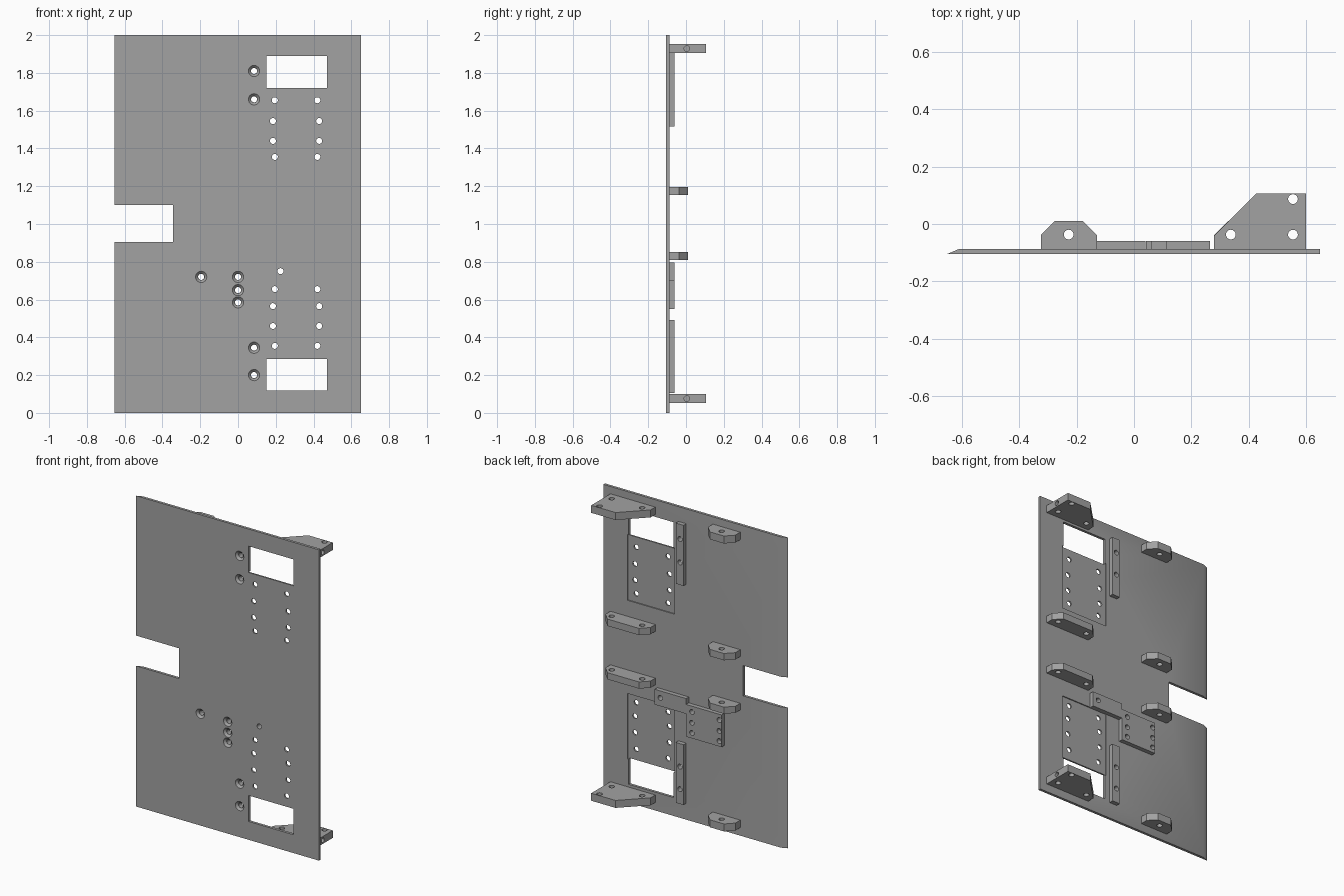
import bpy, bmesh, math
from mathutils import Matrix, Vector

if "Cube" in bpy.data.objects:
    bpy.data.objects.remove(bpy.data.objects["Cube"], do_unlink=True)

grey = bpy.data.materials.new("plain_grey")
grey.use_nodes = True
colour = (0.36, 0.36, 0.36, 1)
grey.diffuse_color = colour
grey.node_tree.nodes["Principled BSDF"].inputs["Base Color"].default_value = colour

FRONT, BACK, RAISED = -0.105, -0.088, -0.06


def add_object(name, bm):
    bmesh.ops.recalc_face_normals(bm, faces=bm.faces)
    mesh = bpy.data.meshes.new(name)
    bm.to_mesh(mesh)
    bm.free()
    mesh.materials.append(grey)
    obj = bpy.data.objects.new(name, mesh)
    bpy.context.scene.collection.objects.link(obj)
    return obj


def prism(name, outline, z0, z1):
    """Extrude an (x, y) outline from z0 to z1."""
    bm = bmesh.new()
    face = bm.faces.new([bm.verts.new((x, y, z0)) for x, y in outline])
    top = bmesh.ops.extrude_face_region(bm, geom=[face])["geom"]
    bmesh.ops.translate(bm, vec=(0, 0, z1 - z0),
                        verts=[v for v in top if isinstance(v, bmesh.types.BMVert)])
    return add_object(name, bm)


def box(name, x0, x1, y0, y1, z0, z1):
    return prism(name, [(x0, y0), (x1, y0), (x1, y1), (x0, y1)], z0, z1)


def drill(centre, axis, length, r1, r2=None):
    """Round cutter centred on a point and aligned to an axis."""
    turn = Vector(axis).to_track_quat('Z', 'Y').to_matrix().to_4x4()
    bm = bmesh.new()
    bmesh.ops.create_cone(bm, cap_ends=True, segments=24, radius1=r1,
                          radius2=r1 if r2 is None else r2, depth=length,
                          matrix=Matrix.Translation(centre) @ turn)
    return add_object("cutter", bm)


def cut(target, cutters):
    """Subtract the cutters, keep the result and drop the helpers."""
    for c in cutters:
        c.hide_render = True
        mod = target.modifiers.new("cut", 'BOOLEAN')
        mod.operation, mod.solver, mod.object = 'DIFFERENCE', 'EXACT', c
    graph = bpy.context.evaluated_depsgraph_get()
    result = bpy.data.meshes.new_from_object(target.evaluated_get(graph))
    target.modifiers.clear()
    target.data = result
    for c in cutters:
        bpy.data.objects.remove(c, do_unlink=True)
    return target


def y_holes(points, r=0.016):
    return [drill((x, -0.08, z), (0, 1, 0), 0.2, r) for x, z in points]


# Hole positions
bar_upper = [(0.085, 1.81), (0.085, 1.66)]
bar_lower = [(0.085, 0.345), (0.085, 0.2)]
pad_column = [0.72, 0.65, 0.585]
pad_through = [(0, z) for z in pad_column] + [(-0.195, 0.72)]
strip_hole = [(0.225, 0.75)]
mount_holes = []
for rows in ((1.655, 1.545, 1.44, 1.355), (0.655, 0.565, 0.46, 0.355)):
    for i, z in enumerate(rows):
        inset = 0.01 if i in (0, 3) else 0
        mount_holes += [(0.185 + inset, z), (0.43 - inset, z)]

# Main panel with one bevelled edge, a notch, windows and shallow pockets
panel = prism("main_panel", [(-0.653, FRONT), (0.65, FRONT), (0.65, BACK), (-0.613, BACK)], 0, 2)
cutters = [box("cutter", -0.8, -0.345, -0.2, 0.1, 0.905, 1.1)]
for w0, w1, p0, p1 in ((1.72, 1.89, 1.3, 1.725), (0.118, 0.285, 0.28, 0.7)):
    cutters.append(box("cutter", 0.142, 0.478, BACK - 0.007, 0, p0, p1))
    cutters.append(box("cutter", 0.15, 0.47, -0.2, 0.1, w0, w1))
sunk = bar_upper + bar_lower + pad_through
cutters += y_holes(mount_holes + strip_hole + sunk)
# Countersinks open towards the front
for x, z in sunk:
    cutters.append(drill((x, FRONT + 0.005, z), (0, 1, 0), 0.016, 0.033, 0.017))
cut(panel, cutters)

# Raised bars and pad on the back
cut(box("upper_bar", 0.06, 0.115, BACK, RAISED, 1.515, 1.905), y_holes(bar_upper))
cut(box("lower_bar", 0.06, 0.115, BACK, RAISED, 0.105, 0.493), y_holes(bar_lower))
cut(box("cross_strip", 0.042, 0.265, BACK, RAISED, 0.697, 0.795), y_holes(strip_hole))
cut(box("drilled_pad", -0.212, 0.041, BACK, RAISED, 0.55, 0.757),
    y_holes([(x, z) for x in (0, -0.195) for z in pad_column]))


def tab(name, x0, x1, z0, z1, holes):
    """Lug with both outer corners cut off."""
    c = 0.048
    lug = prism(name, [(x0, BACK), (x1, BACK), (x1, -0.038), (x1 - c, 0.01),
                       (x0 + c, 0.01), (x0, -0.038)], z0, z1)
    cut(lug, [drill((x, -0.037, z0), (0, 0, 1), 0.2, 0.017) for x in holes])


# Small lugs, long lugs and the large end brackets
levels = [("top", 1.905, 1.953), ("upper", 1.153, 1.197),
          ("lower", 0.809, 0.852), ("bottom", 0.052, 0.1)]
for label, z0, z1 in levels:
    tab(label + "_small_lug", -0.325, -0.13, z0, z1, [-0.228])
    if label in ("upper", "lower"):
        tab(label + "_long_lug", 0.28, 0.6, z0, z1, [0.338, 0.555])
    else:
        bracket = prism(label + "_bracket", [(0.28, BACK), (0.6, BACK), (0.6, 0.107),
                                             (0.427, 0.107), (0.28, -0.04)], z0, z1)
        holes = [drill((x, y, z0), (0, 0, 1), 0.2, 0.017)
                 for x, y in ((0.338, -0.037), (0.555, -0.037), (0.555, 0.087))]
        holes.append(drill((0.6, 0.005, (z0 + z1) / 2), (1, 0, 0), 0.2, 0.015))
        cut(bracket, holes)

# Smooth hole walls, crisp edges
bpy.ops.object.select_all(action='DESELECT')
for obj in bpy.context.scene.collection.objects:
    if obj.type == 'MESH':
        obj.select_set(True)
        bpy.context.view_layer.objects.active = obj
bpy.ops.object.shade_smooth_by_angle(angle=math.radians(30))
